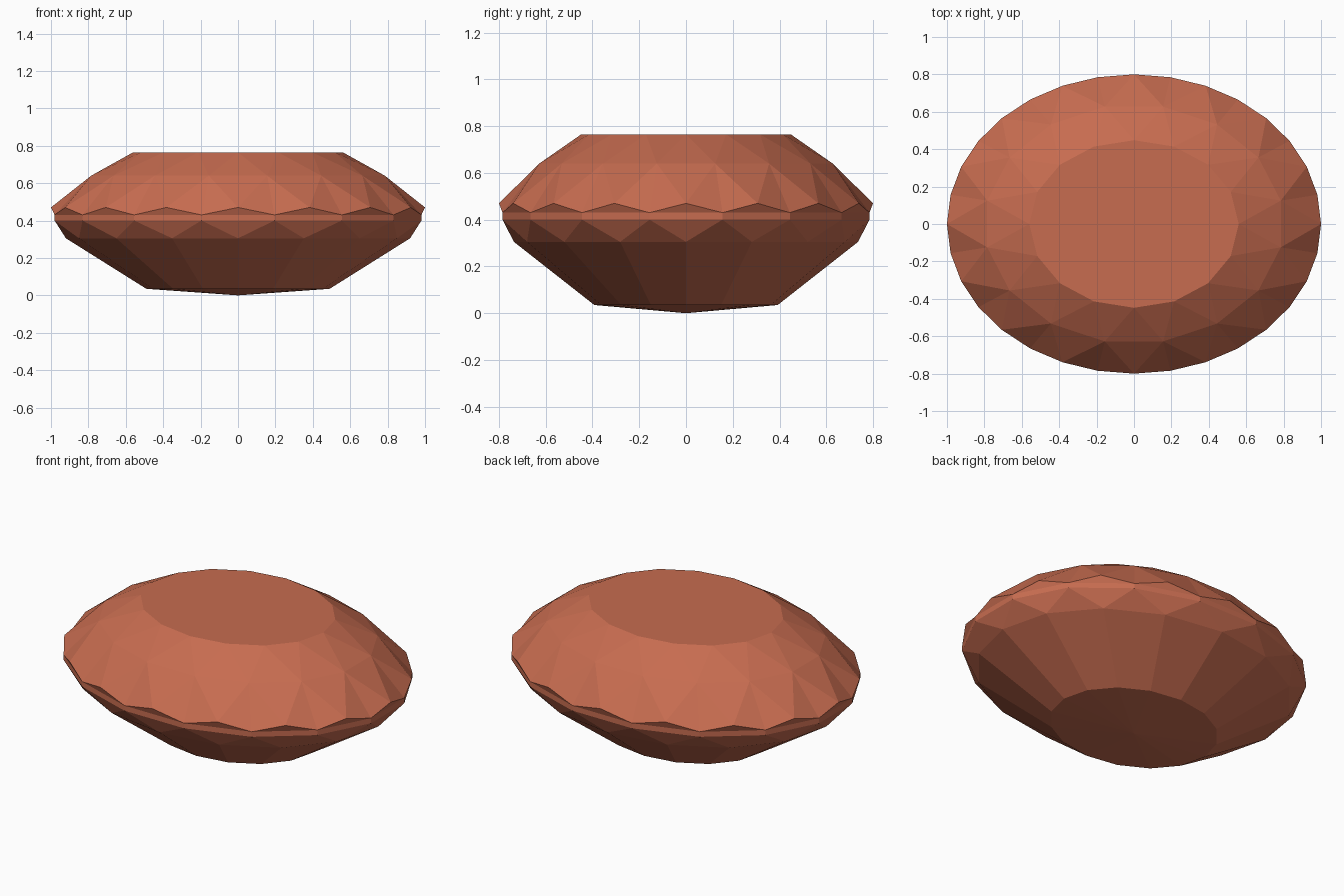
import bpy, bmesh
from math import cos, sin, pi

if "Cube" in bpy.data.objects:
    bpy.data.objects.remove(bpy.data.objects["Cube"])

N = 16          # facets around the stone
OVAL = 0.8      # depth relative to width
bm = bmesh.new()


def ring(radius, z, half):
    """Oval ring of N vertices, turned by half a facet when half = 1."""
    return [bm.verts.new((radius * cos((i + half / 2) * 2 * pi / N),
                          OVAL * radius * sin((i + half / 2) * 2 * pi / N), z))
            for i in range(N)]


def quads(a, b):
    """Straight band between two aligned rings."""
    for i in range(N):
        j = (i + 1) % N
        bm.faces.new((a[i], a[j], b[j], b[i]))


def triangles(even, odd):
    """Zigzag band between an unturned ring and a turned ring."""
    for i in range(N):
        j = (i + 1) % N
        bm.faces.new((even[i], even[j], odd[i]))
        bm.faces.new((odd[i], odd[j], even[j]))


# Rings from table down to the base
table = ring(0.56, 0.765, 0)
crown = ring(0.80, 0.64, 1)
peaks = ring(1.00, 0.47, 0)
valleys = ring(1.00, 0.43, 1)
girdle = ring(1.00, 0.40, 1)
pavilion = ring(0.92, 0.305, 0)
base = ring(0.49, 0.035, 0)
tip = bm.verts.new((0, 0, 0))

# Table and crown facets
bm.faces.new(table)
triangles(table, crown)
for i in range(N):
    j = (i + 1) % N
    bm.faces.new((crown[i], crown[j], peaks[j]))
    bm.faces.new((crown[i], peaks[i], valleys[i]))
    bm.faces.new((crown[i], valleys[i], peaks[j]))
    # Scalloped underside of the girdle
    bm.faces.new((valleys[i], valleys[j], peaks[j]))

# Girdle band and pavilion facets
quads(valleys, girdle)
triangles(pavilion, girdle)
quads(pavilion, base)

# Shallow pointed base
for i in range(N):
    bm.faces.new((base[i], base[(i + 1) % N], tip))

bmesh.ops.recalc_face_normals(bm, faces=bm.faces[:])
mesh = bpy.data.meshes.new("oval_gemstone")
bm.to_mesh(mesh)
bm.free()

gem = bpy.data.objects.new("oval_gemstone", mesh)
bpy.context.collection.objects.link(gem)
mat = bpy.data.materials.new("terracotta_red")
mat.diffuse_color = (0.57, 0.15, 0.08, 1)
mat.use_nodes = True
mat.node_tree.nodes["Principled BSDF"].inputs["Base Color"].default_value = mat.diffuse_color
mesh.materials.append(mat)
